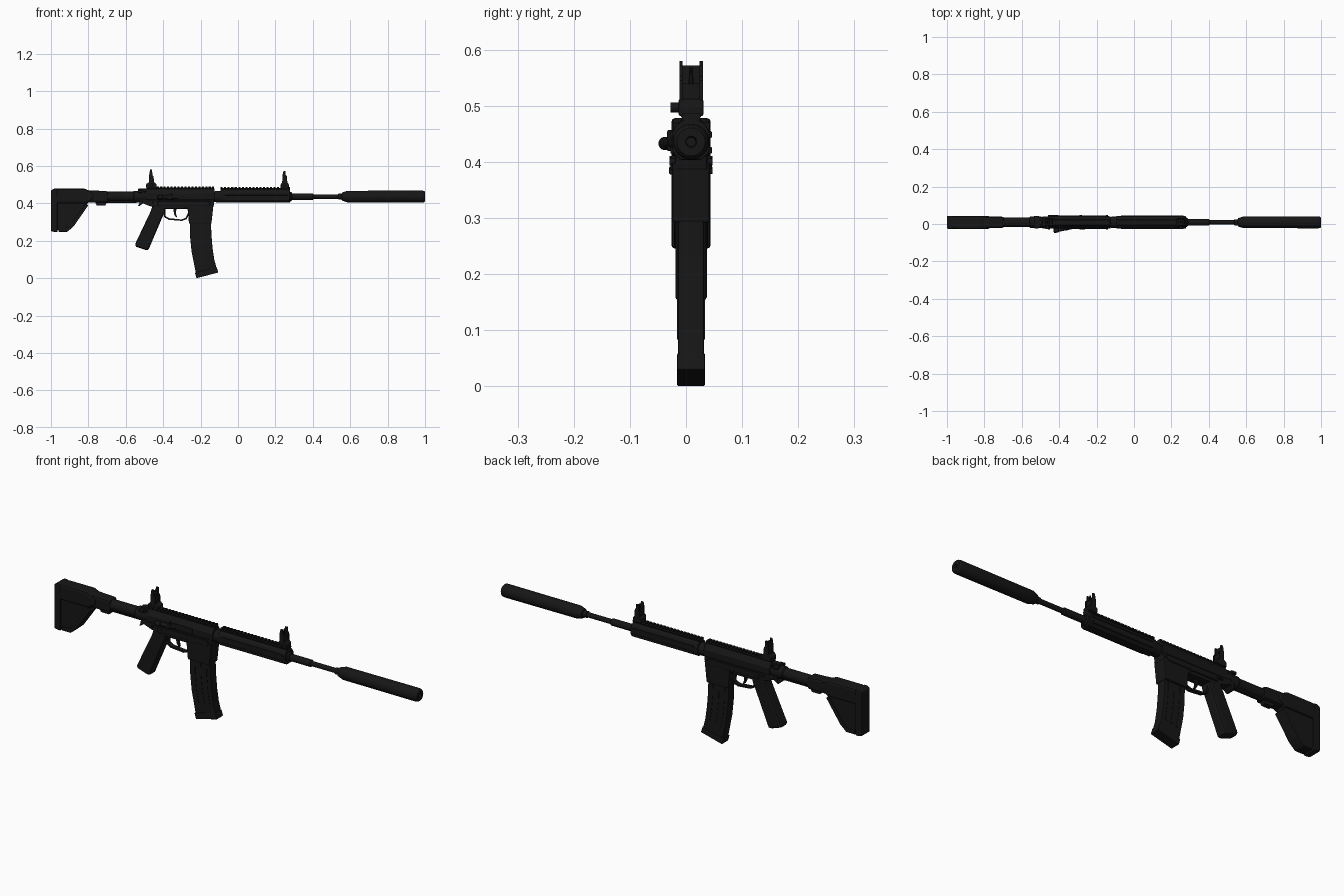
import bpy, bmesh, math
from mathutils import Vector

YC, ZB = 0.009, 0.436  # centre plane and bore height
black = bpy.data.materials.new("matte_black")
black.diffuse_color = (0.008, 0.008, 0.008, 1)


def finish(name, bm, bevel=0.0, smooth=False):
    bmesh.ops.recalc_face_normals(bm, faces=bm.faces)
    me = bpy.data.meshes.new(name)
    bm.to_mesh(me)
    bm.free()
    ob = bpy.data.objects.new(name, me)
    bpy.context.collection.objects.link(ob)
    me.materials.append(black)
    if bevel:
        mod = ob.modifiers.new("bevel", 'BEVEL')
        mod.width, mod.segments, mod.limit_method = bevel, 2, 'ANGLE'
        mod.angle_limit = math.radians(40)
    if smooth:
        bpy.ops.object.select_all(action='DESELECT')
        ob.select_set(True)
        bpy.context.view_layer.objects.active = ob
        bpy.ops.object.shade_smooth_by_angle(angle=math.radians(35))
    return ob


def extrude(bm, pts, offset):
    f = bm.faces.new([bm.verts.new(p) for p in pts])
    r = bmesh.ops.extrude_face_region(bm, geom=[f])
    vs = [v for v in r["geom"] if isinstance(v, bmesh.types.BMVert)]
    bmesh.ops.translate(bm, verts=vs, vec=offset)


def side(name, pts, half, y=YC, bevel=0.0):
    """Side profile (x, z) extruded across the width."""
    bm = bmesh.new()
    extrude(bm, [(x, y - half, z) for x, z in pts], (0, 2 * half, 0))
    return finish(name, bm, bevel)


def section(name, pts, x0, x1, bevel=0.0):
    """Half cross-section (y, z), mirrored and extruded along the length."""
    full = pts + [(-y, z) for y, z in reversed(pts)]
    bm = bmesh.new()
    extrude(bm, [(x0, YC + y, z) for y, z in full], (x1 - x0, 0, 0))
    return finish(name, bm, bevel)


def box(name, x0, x1, y0, y1, z0, z1, bevel=0.0):
    return side(name, [(x0, z0), (x1, z0), (x1, z1), (x0, z1)], (y1 - y0) / 2, (y0 + y1) / 2, bevel)


def lathe(name, prof, start=(0, YC, ZB), axis=(1, 0, 0), n=24):
    """Turned part: profile of (distance along axis, radius)."""
    bm = bmesh.new()
    q = Vector((0, 0, 1)).rotation_difference(Vector(axis))
    rings = [[bm.verts.new(Vector(start) + q @ Vector((r * math.cos(2 * math.pi * i / n),
              r * math.sin(2 * math.pi * i / n), d))) for i in range(n)] for d, r in prof]
    for a, b in zip(rings, rings[1:]):
        for i in range(n):
            bm.faces.new((a[i], a[(i + 1) % n], b[(i + 1) % n], b[i]))
    bm.faces.new(rings[0])
    bm.faces.new(rings[-1])
    return finish(name, bm, smooth=True)


def rail(name, x0, x1, z):
    """Toothed top rail."""
    section(name + "_base", [(0.014, z - 0.012), (0.014, z), (0.011, z + 0.004)], x0, x1)
    n = round((x1 - x0) / 0.0185)
    ob = section(name + "_teeth", [(0.015, z), (0.018, z + 0.004), (0.014, z + 0.010)], x0, x0 + 0.011)
    arr = ob.modifiers.new("repeat", 'ARRAY')
    arr.count, arr.use_relative_offset, arr.use_constant_offset = n, False, True
    arr.constant_offset_displace = ((x1 - x0 - 0.011) / (n - 1), 0, 0)


# Front tube, barrel and collars
lathe("end_tube", [(0.553, 0.014), (0.557, 0.022), (0.585, 0.031), (0.985, 0.032), (0.995, 0.030),
                   (1.0, 0.025), (1.0, 0.010), (0.96, 0.008)], n=32)
lathe("barrel", [(-0.13, 0.017), (0.40, 0.017), (0.405, 0.012), (0.56, 0.012)])
lathe("barrel_collar", [(0.535, 0.012), (0.537, 0.016), (0.56, 0.016)])

# Handguard with side and lower rails
section("handguard", [(0.018, 0.404), (0.030, 0.414), (0.033, 0.422), (0.033, 0.452),
                      (0.026, 0.466), (0.016, 0.474)], -0.093, 0.277, 0.002)
for s, label in ((-1, "near"), (1, "far")):
    yy = YC + s * 0.034
    for zc in (0.421, 0.449):
        box(f"handguard_strip_{label}", -0.07, 0.265, yy - 0.003, yy + 0.003, zc - 0.006, zc + 0.006, 0.0015)
rail("handguard_rail", -0.093, 0.277, 0.477)
lathe("handguard_nut", [(-0.13, 0.027), (-0.115, 0.031), (-0.09, 0.031)])
lathe("handguard_cap", [(0.27, 0.027), (0.283, 0.025), (0.288, 0.020)])

# Upper and lower receiver
section("upper_receiver", [(0.026, 0.415), (0.032, 0.422), (0.032, 0.452), (0.022, 0.468), (0.016, 0.478)],
        -0.49, -0.125, 0.002)
rail("receiver_rail", -0.49, -0.127, 0.48)
side("lower_receiver", [(-0.515, 0.402), (-0.47, 0.385), (-0.40, 0.370), (-0.27, 0.370), (-0.13, 0.385),
                        (-0.125, 0.425), (-0.51, 0.425)], 0.029, bevel=0.004)
side("magazine_well", [(-0.272, 0.395), (-0.262, 0.292), (-0.142, 0.292), (-0.130, 0.40)], 0.033, bevel=0.004)
box("receiver_side_band", -0.43, -0.15, -0.028, 0.046, 0.385, 0.412, 0.004)
box("ejection_cover", -0.35, -0.235, -0.027, 0.0, 0.428, 0.452, 0.002)
side("case_deflector", [(-0.385, 0.42), (-0.355, 0.42), (-0.355, 0.458)], 0.009, -0.025, 0.002)
for x, z in ((-0.455, 0.405), (-0.145, 0.40), (-0.41, 0.40), (-0.285, 0.385)):
    lathe("receiver_pin", [(0, 0.006), (0.076, 0.006)], (x, YC - 0.038, z), (0, 1, 0), 12)
box("magazine_button", -0.285, -0.262, -0.030, 0.0, 0.378, 0.392, 0.002)
box("selector_lever", -0.45, -0.415, 0.038, 0.047, 0.400, 0.409, 0.002)

# Angled side plunger and rear pull handle
lathe("side_plunger", [(0, 0.009), (0.003, 0.012), (0.025, 0.012), (0.028, 0.009), (0.11, 0.009)],
      (-0.43, -0.038, 0.433), (1, 0.20, 0), 16)
box("pull_handle", -0.535, -0.48, YC - 0.013, YC + 0.013, 0.455, 0.478, 0.003)
box("pull_handle_bar", -0.535, -0.508, YC - 0.032, YC + 0.034, 0.456, 0.470, 0.003)

# Pistol grip
side("grip", [(-0.455, 0.392), (-0.468, 0.355), (-0.552, 0.178), (-0.545, 0.168), (-0.487, 0.148),
              (-0.478, 0.153), (-0.405, 0.325), (-0.392, 0.35), (-0.385, 0.385)], 0.028, bevel=0.010)

# Trigger and guard
outer = [(-0.402, 0.375), (-0.394, 0.325), (-0.37, 0.312), (-0.30, 0.306), (-0.275, 0.315), (-0.262, 0.34)]
inner = [(-0.268, 0.347), (-0.280, 0.322), (-0.302, 0.314), (-0.366, 0.320), (-0.386, 0.330), (-0.390, 0.375)]
side("trigger_guard", outer + inner, 0.011)
side("trigger", [(-0.345, 0.375), (-0.343, 0.345), (-0.332, 0.325), (-0.326, 0.326), (-0.332, 0.348),
                 (-0.328, 0.375)], 0.006)

# Curved magazine, with raised ribs and a base plate
left = [(-0.258, 0.31), (-0.256, 0.22), (-0.248, 0.14), (-0.236, 0.08), (-0.226, 0.03)]
right = [(-0.115, 0.055), (-0.127, 0.10), (-0.136, 0.16), (-0.142, 0.23), (-0.145, 0.31)]
side("magazine", left + right, 0.023, bevel=0.003)
for t in (0.22, 0.5, 0.78):
    a = [(l[0] + (r[0] - l[0]) * (t - 0.04), l[1] + (r[1] - l[1]) * (t - 0.04)) for l, r in zip(left, right[::-1])]
    b = [(x + 0.010, z + 0.001) for x, z in reversed(a)]
    side("magazine_rib", a[:-1] + b[1:], 0.0248)
side("magazine_base", [(-0.231, 0.030), (-0.222, 0.0), (-0.105, 0.030), (-0.114, 0.060)], 0.025, bevel=0.003)

# Buffer tube and its end plate
lathe("buffer_tube", [(-0.98, 0.026), (-0.56, 0.026), (-0.555, 0.031), (-0.515, 0.031), (-0.48, 0.029)])
box("buffer_spine", -0.72, -0.54, YC - 0.008, YC + 0.008, 0.403, 0.425, 0.002)
side("end_plate", [(-0.535, 0.385), (-0.528, 0.385), (-0.50, 0.405), (-0.50, 0.465), (-0.523, 0.465),
                   (-0.527, 0.402)], 0.026, bevel=0.002)

# Shoulder stock
side("stock_sleeve", [(-0.99, 0.405), (-0.695, 0.405), (-0.695, 0.465), (-0.80, 0.470), (-0.82, 0.478),
                      (-0.985, 0.478)], 0.030, bevel=0.010)
side("stock_cheek", [(-0.985, 0.40), (-0.81, 0.40), (-0.77, 0.425), (-0.77, 0.455), (-0.82, 0.478),
                     (-0.97, 0.478)], 0.035, bevel=0.010)
side("stock_web", [(-0.985, 0.42), (-0.985, 0.258), (-0.915, 0.258), (-0.885, 0.285), (-0.815, 0.385),
                   (-0.79, 0.42)], 0.026, bevel=0.005)
side("stock_frame", [(-0.96, 0.248), (-0.912, 0.248), (-0.878, 0.278), (-0.80, 0.39), (-0.815, 0.398),
                     (-0.89, 0.297), (-0.92, 0.268), (-0.96, 0.268)], 0.030, bevel=0.003)
side("butt_pad", [(-1.0, 0.250), (-0.965, 0.245), (-0.965, 0.478), (-0.985, 0.478), (-1.0, 0.470)],
     0.035, bevel=0.006)
side("stock_latch", [(-0.765, 0.41), (-0.755, 0.388), (-0.71, 0.388), (-0.70, 0.41)], 0.014, bevel=0.003)

# Flip-up sights: clamp, tower, twin ears, centre post and knob
for name, x, w, top in (("rear_sight", -0.463, 0.028, 0.580), ("front_sight", 0.250, 0.022, 0.572)):
    side(name + "_clamp", [(x - w, 0.482), (x + w, 0.482), (x + w, 0.502), (x + 0.6 * w, 0.512),
                           (x - 0.6 * w, 0.512), (x - w, 0.502)], 0.022, bevel=0.003)
    box(name + "_tower", x - 0.012, x + 0.010, YC - 0.017, YC + 0.017, 0.505, 0.540, 0.003)
    for s in (-1, 1):
        side(name + "_ear", [(x - 0.014, 0.505), (x + 0.014, 0.505), (x + 0.012, 0.545), (x + 0.005, 0.552),
                             (x + 0.004, top), (x - 0.007, top), (x - 0.012, 0.55)], 0.003, YC + s * 0.018)
    lathe(name + "_post", [(0, 0.005), (0.03, 0.003)], (x, YC, 0.538), (0, 0, 1), 10)
    lathe(name + "_knob", [(0, 0.009), (0.016, 0.009)], (x, -0.028, 0.497), (0, 1, 0), 12)
box("rear_sight_plate", -0.466, -0.460, YC - 0.017, YC + 0.017, 0.535, 0.572)
